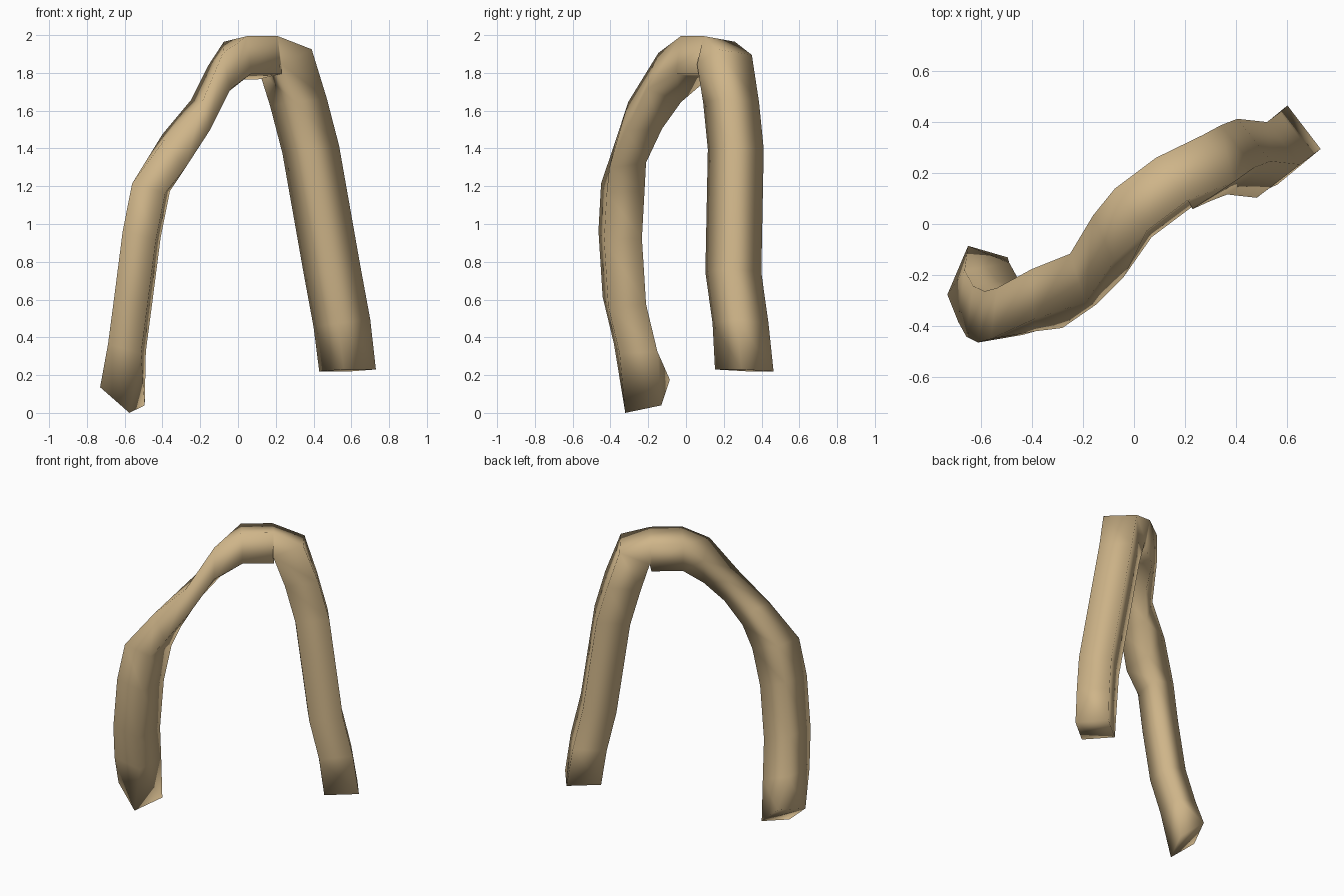
import bpy, bmesh
from mathutils import Vector as V

if "Cube" in bpy.data.objects:
    bpy.data.objects.remove(bpy.data.objects["Cube"])

# Cross-sections: two half-diagonals of the roughly square profile
LEFT = ((-.10, -.115, .02), (-.075, .085, .03))
RIGHT = ((.15, -.018, .02), (.02, .148, .0))
TOP = ((.053, -.07, .115), (-.072, .095, .085))

# Path from left foot, over the arch, to right foot: centre, profile
rings = [
    ((-.612, -.197, .093), ((-.118, -.073, .048), (-.037, .118, .088))),
    ((-.588, -.26, .35), LEFT),
    ((-.555, -.32, .60), LEFT),
    ((-.51, -.342, .95), LEFT),
    ((-.46, -.328, 1.20), LEFT),
    ((-.34, -.285, 1.39), ((-.05, -.08, .06), (-.06, .115, .09))),
    ((-.20, -.21, 1.58), ((.01, -.09, .07), (-.05, .10, .08))),
    ((-.10, -.08, 1.78), ((.02, -.06, .13), (-.06, .12, .06))),
    ((-.003, .05, 1.885), TOP),
    ((.157, .17, 1.885), TOP),
    ((.25, .21, 1.875), ((.14, -.04, .055), (.02, .145, .025))),
    ((.32, .245, 1.65), RIGHT),
    ((.385, .27, 1.40), RIGHT),
    ((.50, .257, .75), RIGHT),
    ((.55, .295, .48), RIGHT),
    ((.58, .315, .23), ((.15, -.015, .005), (.02, .155, -.005))),
]

# Bent square tube
bm = bmesh.new()
loops = []
for c, (p, q) in rings:
    c, p, q = V(c), V(p), V(q)
    loops.append([bm.verts.new(c + d) for d in (p, q, -p, -q)])
for a, b in zip(loops, loops[1:]):
    for i in range(4):
        j = (i + 1) % 4
        bm.faces.new((a[i], a[j], b[j], b[i]))

# End caps
bm.faces.new(loops[0])
bm.faces.new(loops[-1])
bmesh.ops.recalc_face_normals(bm, faces=bm.faces)

# Centre on the ground
lo = [min(v.co[k] for v in bm.verts) for k in range(3)]
hi = [max(v.co[k] for v in bm.verts) for k in range(3)]
shift = V((-(lo[0] + hi[0]) / 2, -(lo[1] + hi[1]) / 2, -lo[2]))
bmesh.ops.translate(bm, verts=bm.verts, vec=shift)
for f in bm.faces:
    f.smooth = True

mesh = bpy.data.meshes.new("bent_branch")
bm.to_mesh(mesh)
bm.free()
obj = bpy.data.objects.new("bent_branch", mesh)
bpy.context.collection.objects.link(obj)

mat = bpy.data.materials.new("tan_wood")
mat.diffuse_color = (.62, .46, .25, 1)
mat.use_nodes = True
mat.node_tree.nodes["Principled BSDF"].inputs["Base Color"].default_value = mat.diffuse_color
mesh.materials.append(mat)
